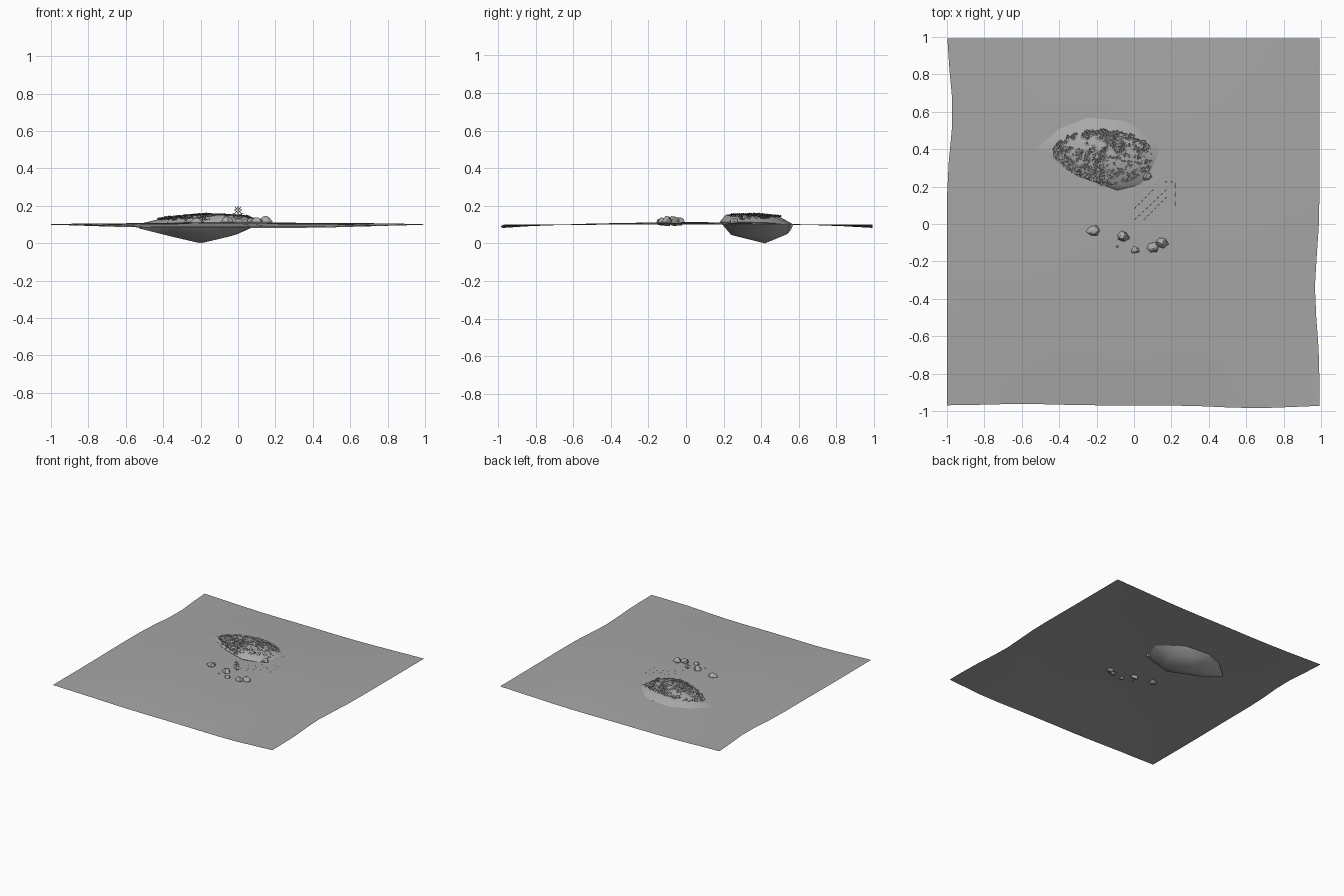
import bpy, bmesh, math, random
from mathutils import Vector
from mathutils.bvhtree import BVHTree

if "Cube" in bpy.data.objects:
    bpy.data.objects.remove(bpy.data.objects["Cube"])

random.seed(4)


def grey(name, v):
    m = bpy.data.materials.new(name)
    m.diffuse_color = (v, v, v, 1)
    m.use_nodes = True
    m.node_tree.nodes["Principled BSDF"].inputs["Base Color"].default_value = m.diffuse_color
    return m


EARTH = grey("earth", .38)
STONE = grey("stone", .40)
PLANT = grey("plant", .30)


def finish(name, bm, mat, smooth=None):
    me = bpy.data.meshes.new(name)
    bm.to_mesh(me)
    me.materials.append(mat)
    ob = bpy.data.objects.new(name, me)
    bpy.context.collection.objects.link(ob)
    if smooth:
        bpy.ops.object.select_all(action='DESELECT')
        ob.select_set(True)
        bpy.context.view_layer.objects.active = ob
        bpy.ops.object.shade_smooth_by_angle(angle=math.radians(smooth))
    return ob


def ground_z(x, y):
    return 0.101 + (1 - x * x) * 0.011 - (1 - .9 * x * x) * 0.03 * y * y


def add_hull(bm, pts):
    vs = [bm.verts.new(p) for p in pts]
    bmesh.ops.convex_hull(bm, input=vs)
    loose = [v for v in vs if not v.link_faces]
    bmesh.ops.delete(bm, geom=loose, context='VERTS')
    bmesh.ops.recalc_face_normals(bm, faces=bm.faces)


def leaf(bm, base, along, side, width):
    # diamond-shaped flat blade
    side = side.normalized() * width / 2
    pts = [base, base + along * 0.5 + side, base + along, base + along * 0.5 - side]
    bm.faces.new([bm.verts.new(p) for p in pts])


# Ground sheet: gently saddled, with wavy borders
bm = bmesh.new()
bmesh.ops.create_grid(bm, x_segments=12, y_segments=12, size=1)
for v in bm.verts:
    x, y = v.co.x, v.co.y
    v.co.z = ground_z(x, y) + 0.0015 * math.sin(7 * x + 2) * math.cos(6 * y)
    if x < -0.99:
        v.co.x += 0.03 * math.exp(-((y - 0.6) / 0.25) ** 2)
    if x > 0.99:
        v.co.x -= 0.008 + 0.025 * math.exp(-((y + 0.35) / 0.25) ** 2)
    if y < -0.99:
        v.co.y += 0.03 - 0.015 * math.exp(-((x - .65) / .25) ** 2) \
            + 0.008 * math.exp(-((x + .6) / .25) ** 2)
    if y > 0.99:
        v.co.y -= 0.008
finish("ground", bm, EARTH, 60)

# Half-buried boulder: rim, top and underside outlines wrapped in a hull
rim = [(-.525, .41, .104), (-.40, .515, .102), (-.25, .57, .101), (-.05, .55, .102),
       (.01, .52, .104), (.135, .40, .112), (.08, .26, .113), (.03, .21, .113),
       (-.09, .18, .115), (-.32, .265, .112)]
top = [(-.40, .40, .134), (-.31, .46, .138), (-.15, .50, .14), (.0, .46, .142),
       (.06, .38, .14), (.03, .28, .145), (-.09, .21, .15), (-.25, .28, .147),
       (-.15, .36, .154)]
under = [(-.53, .41, .08), (-.36, .36, .037), (-.05, .29, .035), (.0, .44, .05),
         (-.15, .54, .05), (-.12, .24, .045), (-.20, .42, .0), (-.24, .56, .075)]
bm = bmesh.new()
add_hull(bm, rim + top + under)
tree = BVHTree.FromBMesh(bm)
finish("boulder", bm, STONE, 35)

# Moss: tufts of little tilted leaves scattered over the boulder's top
bm = bmesh.new()
tufts = 0
while tufts < 560:
    x, y = random.uniform(-.45, .09), random.uniform(.2, .52)
    inside = ((x + .17) / .27) ** 2 + ((y - .355) / .145) ** 2 < 1
    bare = ((x + .26) / .11) ** 2 + ((y - .43) / .03) ** 2 < 1
    if not inside or (bare and random.random() < .93):
        continue
    hit, nor, _, _ = tree.ray_cast(Vector((x, y, 1)), Vector((0, 0, -1)))
    if hit is None or hit.z < .12:
        continue
    turn = random.uniform(0, math.tau)
    # finer leaves towards the front right
    size = .6 if x > -.15 and y < .38 else 1
    for k in range(4):
        a = turn + k * math.tau / 4
        flat = Vector((math.cos(a), math.sin(a), 0))
        length = size * random.uniform(.012, .02)
        up = Vector((0, 0, random.uniform(.2, .7)))
        leaf(bm, hit + nor * .002, (flat + up).normalized() * length,
             flat.cross(Vector((0, 0, 1))), length * .7)
    tufts += 1
finish("moss", bm, PLANT)

# Loose stones: x, y, radius, height
stones = [(-.215, -.037, .04, .022), (-.06, -.065, .037, .028), (.005, -.14, .024, .018),
          (.10, -.125, .034, .022), (.148, -.10, .036, .03), (.07, .255, .03, .022),
          (-.09, -.12, .007, .005)]
for i, (x, y, r, h) in enumerate(stones):
    bm = bmesh.new()
    pts = []
    turn = random.uniform(0, math.tau)
    for lift, wide, n in ((-.9, .55, 4), (-.1, 1, 6), (.6, .75, 5), (.95, .4, 3)):
        for k in range(n):
            a = turn + lift + math.tau * k / n
            w = r * wide * random.uniform(.75, 1.1)
            pts.append((x + w * math.cos(a), y + w * .85 * math.sin(a),
                        ground_z(x, y) + h * .2 + h * lift * random.uniform(.85, 1.05)))
    add_hull(bm, pts)
    finish(f"stone_{i + 1}", bm, STONE, 35)

# Fallen stalks: broken thin strips resting just above the ground
bm = bmesh.new()
lines = [((0, .02), (.18, .19), 9), ((.05, .02), (.18, .15), 7), ((0, .08), (.11, .19), 6),
         ((.16, .225), (.22, .225), 2), ((.22, .225), (.22, .08), 3)]
for p, q, n in lines:
    a, b = Vector((*p, 0)), Vector((*q, 0))
    step = (b - a) / n
    for k in range(n):
        base = a + step * k
        base.z = ground_z(base.x, base.y) + .01
        leaf(bm, base, step * .8, step.cross(Vector((0, 0, 1))), .005)
finish("fallen_stalks", bm, PLANT)

# Small upright plant: a stem with flat leaflets and a star-shaped head
bm = bmesh.new()
foot = Vector((0, -.015, .11))
leaf(bm, foot, Vector((0, 0, .07)), Vector((1, 0, 0)), .005)
for z in (.02, .04):
    for s in (-1, 1):
        leaf(bm, foot + Vector((0, 0, z)), Vector((s * .032, 0, .012)), Vector((0, 0, 1)), .008)
for k in range(8):
    a = math.tau * k / 8
    d = Vector((math.cos(a), 0, math.sin(a)))
    leaf(bm, foot + Vector((0, 0, .068)), d * .028, Vector((-d.z, 0, d.x)), .006)
finish("plant", bm, PLANT)
